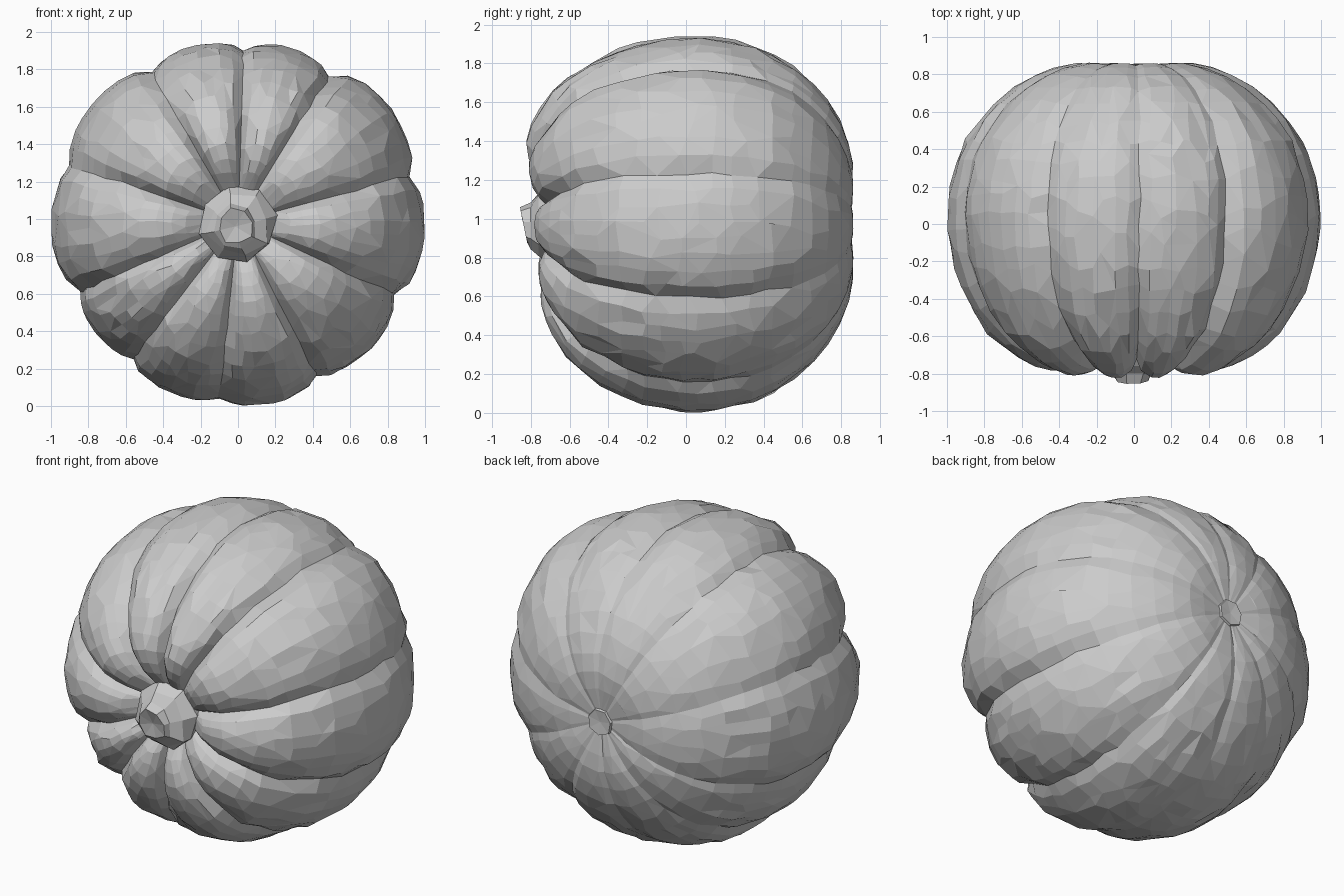
import bpy, bmesh, math, random
from mathutils import Vector

if "Cube" in bpy.data.objects:
    bpy.data.objects.remove(bpy.data.objects["Cube"])

random.seed(4)
CZ = 0.985  # height of the pumpkin's axis, which runs along y

# Groove directions (degrees), groove radii, and the radius of the lobe after each groove
GROOVES = [15, 58, 88, 120, 161.5, 204, 232.5, 264, 297, 335]
GROOVE_R = [.95, .92, .91, .92, .95, .92, .92, .95, .92, .92]
LOBE_R = [1.02, .97, .97, 1.0, 1.0, .965, .98, .985, .98, 1.0]

# Profiles (radius, y) from the stem to the blossom end, along a ridge and along a groove
RIDGE = [(.0, -.66), (.17, -.68), (.28, -.755), (.44, -.785), (.62, -.715), (.79, -.57), (.925, -.34),
         (.985, -.12), (1.0, .06), (.975, .24), (.90, .44), (.74, .65), (.53, .795), (.31, .86),
         (.12, .845), (0, .83)]
GROOVE = [(.0, -.66), (.15, -.66), (.24, -.67), (.38, -.69), (.55, -.64), (.72, -.52), (.85, -.31),
          (.91, -.12), (.92, .06), (.905, .24), (.845, .43), (.71, .635), (.52, .78), (.31, .848),
          (.12, .84), (0, .83)]


def resample(pts, sub):
    """Catmull-Rom refinement of a profile."""
    p = [Vector(q) for q in pts]
    p = [2 * p[0] - p[1]] + p + [2 * p[-1] - p[-2]]
    out = []
    for i in range(1, len(p) - 2):
        for k in range(sub):
            t = k / sub
            a, b, c, d = p[i - 1:i + 3]
            out.append(.5 * (2 * b + (c - a) * t + (2 * a - 5 * b + 4 * c - d) * t * t
                             + (3 * b - a - 3 * c + d) * t ** 3))
    return out + [p[-2]]


def loft(name, rings, cap_start, cap_end):
    """Skin a list of rings and close both ends with a fan to a centre point."""
    bm = bmesh.new()
    vr = [[bm.verts.new(co) for co in r] for r in rings]
    n = len(vr[0])
    for a, b in zip(vr, vr[1:]):
        for i in range(n):
            bm.faces.new((a[i], a[(i + 1) % n], b[(i + 1) % n], b[i]))
    for ring, co in ((vr[0], cap_start), (vr[-1], cap_end)):
        c = bm.verts.new(co)
        for i in range(n):
            bm.faces.new((ring[i], ring[(i + 1) % n], c))
    bmesh.ops.recalc_face_normals(bm, faces=bm.faces)
    me = bpy.data.meshes.new(name)
    bm.to_mesh(me)
    bm.free()
    ob = bpy.data.objects.new(name, me)
    bpy.context.collection.objects.link(ob)
    return ob


# Ribbed pumpkin body: deep grooves at the stem, fading out at the back
ridge, groove = resample(RIDGE, 2), resample(GROOVE, 2)
SEG = 8
rings = []
for pr, pg in list(zip(ridge, groove))[1:-1]:
    ring = []
    fade = min(1, max(0, (.85 - pr.y) / .4)) if pr.y > 0 else 1
    for i in range(10):
        j = (i + 1) % 10
        span = (GROOVES[j] - GROOVES[i]) % 360
        for k in range(SEG):
            s = k / SEG
            u = abs(2 * s - 1)
            bulge = (1 - u ** 2.2) ** .7
            a = math.radians(GROOVES[i] + span * s)
            g_scale = 1 + fade * ((GROOVE_R[i] * (1 - s) + GROOVE_R[j] * s) / .92 - 1)
            l_scale = 1 + (.3 + .7 * fade) * (LOBE_R[i] - 1)
            r = pg.x * g_scale * (1 - bulge) + pr.x * l_scale * bulge
            y = pg.y * (1 - bulge) + pr.y * bulge
            if y < 0:  # front leans a little towards the top
                y += .05 * math.sin(a) * y * min(1, r / .4)
            wob = .012 * min(1, max(0, (r - .15) / .5))
            r += random.uniform(-wob, wob) * .5
            y += random.uniform(-wob, wob) * (.4 if abs(y) > .6 else 1.5)
            a += random.uniform(-wob, wob)
            ring.append((r * math.cos(a), y, CZ + r * math.sin(a)))
    rings.append(ring)
body = loft("pumpkin_body", rings, (0, -.66, CZ), (0, .83, CZ))
dec = body.modifiers.new("facets", 'DECIMATE')
dec.ratio = .55


def knob(name, stations, sides, jitter, end_dip, slant=0):
    """Faceted stub along y; stations are (y, radius, x, z); the end may slant."""
    rs = []
    for n, (y, r, x, z) in enumerate(stations):
        ring = []
        for i in range(sides):
            a = 2 * math.pi * (i + .3) / sides
            q = r * (1 + random.uniform(-jitter, jitter))
            tilt = slant * math.sin(a) if n == len(stations) - 1 else 0
            ring.append((x + q * math.cos(a), y + tilt, z + q * math.sin(a)))
        rs.append(ring)
    y0, _, x0, z0 = stations[0]
    y1, _, x1, z1 = stations[-1]
    return loft(name, rs, (x0, y0, z0), (x1, y1 + end_dip, z1))


# Chunky cut stem with a flared base
knob("stem", [(-.62, .19, 0, .97), (-.70, .2, 0, .97), (-.76, .165, 0, .965),
              (-.80, .115, -.01, .96), (-.835, .095, -.015, .96)], 8, .12, .02, -.02)

# Small blossom scar at the back
knob("blossom_scar", [(.80, .095, 0, CZ), (.853, .08, 0, CZ)], 7, .06, -.008)
